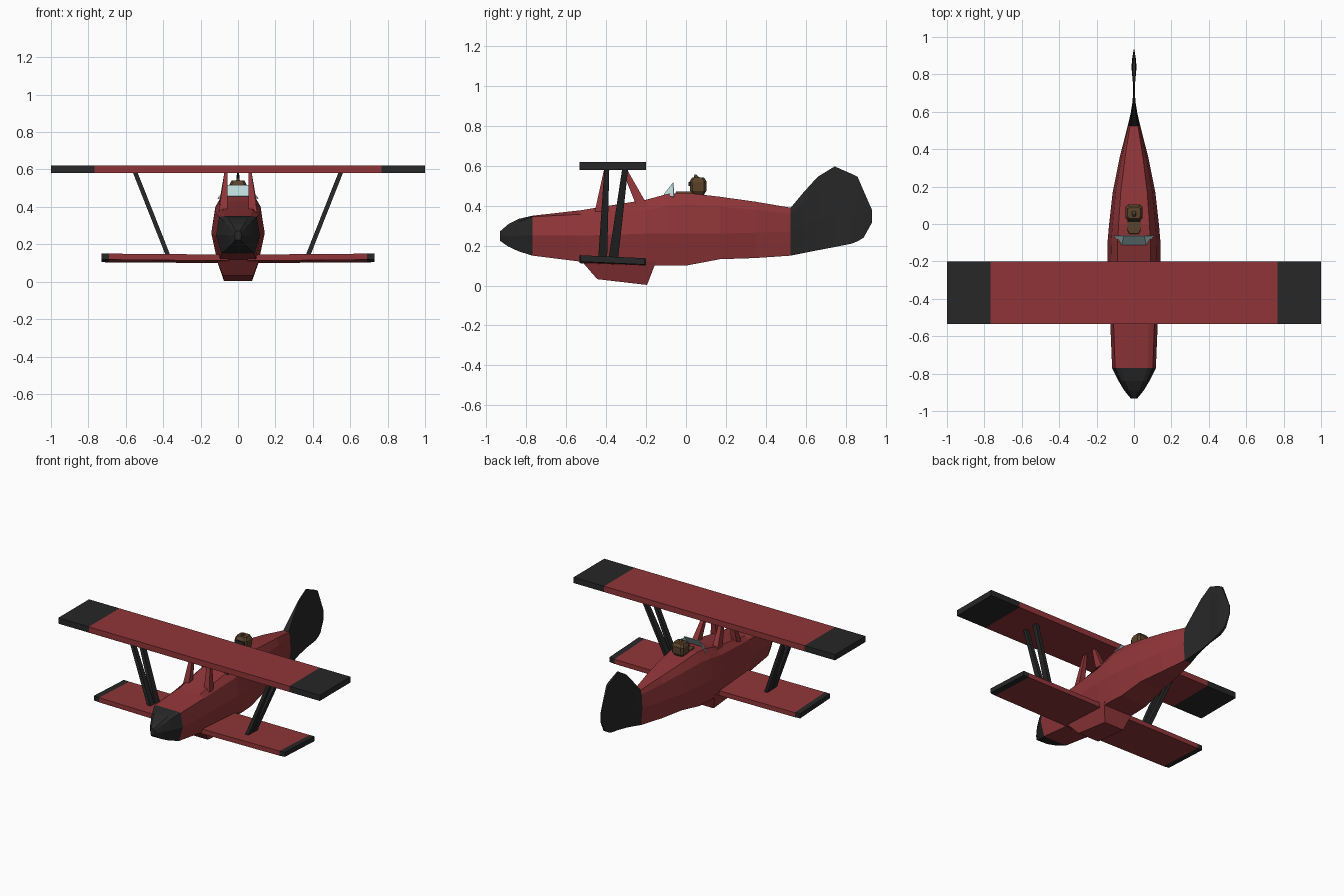
import bpy, bmesh
from mathutils import Vector

if "Cube" in bpy.data.objects:
    bpy.data.objects.remove(bpy.data.objects["Cube"])


def mat(name, r, g, b):
    m = bpy.data.materials.new(name)
    m.diffuse_color = (r, g, b, 1)
    m.use_nodes = True
    m.node_tree.nodes["Principled BSDF"].inputs["Base Color"].default_value = m.diffuse_color
    return m


RED = mat("red", .28, .036, .04)
DARK = mat("dark", .02, .02, .02)
BROWN = mat("brown", .1, .055, .025)
GLASS = mat("glass", .5, .7, .7)


def finish(name, bm, m):
    bmesh.ops.recalc_face_normals(bm, faces=bm.faces)
    me = bpy.data.meshes.new(name)
    bm.to_mesh(me)
    bm.free()
    me.materials.append(m)
    ob = bpy.data.objects.new(name, me)
    bpy.context.collection.objects.link(ob)
    return ob


def loft(name, rings, m):
    """Skin a list of equal-length point rings and cap both ends."""
    bm = bmesh.new()
    vs = [[bm.verts.new(p) for p in r] for r in rings]
    n = len(vs[0])
    for a, b in zip(vs, vs[1:]):
        for i in range(n):
            bm.faces.new((a[i], a[(i + 1) % n], b[(i + 1) % n], b[i]))
    bm.faces.new(vs[0])
    bm.faces.new(vs[-1])
    return finish(name, bm, m)


def section(y, zb, zt, zm, w, drop):
    """Eight-sided body section: flat top, shoulders, wide middle, flat belly."""
    half = [(.62 * w, zt), (.86 * w, zt - drop), (w, zm), (.76 * w, zb)]
    return [(x, y, z) for x, z in half] + [(-x, y, z) for x, z in reversed(half)]


def mirror(ob):
    ob.modifiers.new("mirror", 'MIRROR')
    return ob


def rect(x, y0, y1, zf0, zf1, zb0, zb1):
    """Wing rib at x: front edge heights then back edge heights."""
    return [(x, y0, zf0), (x, y0, zf1), (x, y1, zb1), (x, y1, zb0)]


def strut(name, p, q, wp, wq, m):
    """Mirrored tapered bar from p to q; wp and wq are (x, y) widths."""
    ring = lambda c, w: [(c[0] + sx * w[0] / 2, c[1] + sy * w[1] / 2, c[2])
                         for sx, sy in ((-1, -1), (1, -1), (1, 1), (-1, 1))]
    return mirror(loft(name, [ring(p, wp), ring(q, wq)], m))


# Fuselage
front = (-.77, .15, .35, .25, .117, .005)
back = (.525, .15, .39, .27, .034, .03)
loft("fuselage", [section(*s) for s in (
    front,
    (-.53, .12, .377, .25, .127, .02),
    (-.2, .1, .43, .26, .143, .05),
    (-.09, .1, .46, .26, .141, .06),
    (0, .1, .465, .26, .133, .06),
    (.17, .132, .445, .26, .114, .05),
    (.35, .138, .42, .265, .078, .04),
    back)], RED)

# Nose cone
loft("nose_cone", [section(*s) for s in (
    front,
    (-.84, .172, .334, .25, .082, .015),
    (-.89, .195, .308, .248, .052, .015),
    (-.932, .224, .272, .247, .018, .008))], DARK)

# Tail fin
loft("tail_fin", [section(*s) for s in (
    back,
    (.59, .163, .468, .3, .018, .05),
    (.66, .177, .545, .33, .007, .06),
    (.745, .193, .597, .35, .005, .06),
    (.83, .21, .56, .36, .013, .06),
    (.86, .222, .545, .36, .012, .06),
    (.89, .24, .475, .36, .009, .05),
    (.932, .315, .38, .35, .002, .01))], DARK)

# Belly fairing
top = [(-.12, -.53, .13), (.12, -.53, .13), (.115, -.15, .12), (-.115, -.15, .12)]
low = [(-.08, -.445, .032), (.08, -.445, .032), (.075, -.195, .003), (-.075, -.195, .003)]
loft("belly_fairing", [top, low], RED)

# Upper wing and tips
up = (-.535, -.2, .58, .62, .58, .62)
loft("upper_wing", [rect(-.767, *up), rect(.767, *up)], RED)
mirror(loft("upper_wing_tip", [rect(.767, *up), rect(1, *up)], DARK))

# Lower wing and tips
mid_rib = rect(.69, -.533, -.203, .118, .15, .103, .135)
mirror(loft("lower_wing", [rect(.05, -.535, -.2, .112, .145, .1, .133), mid_rib], RED))
mirror(loft("lower_wing_tip", [mid_rib, rect(.73, -.53, -.205, .12, .152, .105, .137)], DARK))

# Struts between the wings
strut("front_wing_strut", (.37, -.418, .13), (.55, -.397, .585), (.025, .045), (.025, .025), DARK)
strut("rear_wing_strut", (.37, -.365, .13), (.55, -.305, .585), (.025, .048), (.025, .03), DARK)

# Struts from the body to the upper wing
strut("front_body_strut", (.08, -.435, .37), (.064, -.4, .585), (.045, .045), (.018, .02), RED)
strut("rear_body_strut", (.08, -.225, .41), (.064, -.31, .585), (.045, .055), (.018, .025), RED)

# Windscreen: front pane and two side panes
bm = bmesh.new()
pts = [(-.065, -.112, .457), (.065, -.112, .457), (.055, -.065, .517),
       (-.055, -.065, .517), (-.11, -.062, .445), (.11, -.062, .445)]
v = [bm.verts.new(p) for p in pts]
for f in ((0, 1, 2, 3), (0, 3, 4), (1, 5, 2)):
    bm.faces.new([v[i] for i in f])
finish("windscreen", bm, GLASS).modifiers.new("thickness", 'SOLIDIFY').thickness = .004


def ring(y0, y1, w, z):
    c = .3
    out = []
    for sx, sy in ((-1, -1), (1, -1), (1, 1), (-1, 1)):
        ym, h = (y0 + y1) / 2, (y1 - y0) / 2
        a = (sx * w, ym + sy * h * (1 - c), z)
        b = (sx * w * (1 - c), ym + sy * h, z)
        out += [a, b] if sx == sy else [b, a]
    return out


# Pilot head, hat tuft, goggles and torso
loft("pilot_head", [ring(.032, .09, .032, .455), ring(.02, .102, .045, .475),
                    ring(.018, .104, .046, .52), ring(.03, .09, .034, .542)], BROWN)
loft("head_tuft", [ring(.04, .07, .012, .54), ring(.042, .05, .003, .557)], BROWN)
loft("goggles", [rect(-.036, .012, .03, .498, .518, .498, .518),
                 rect(.036, .012, .03, .498, .518, .498, .518)], DARK)
loft("pilot_torso", [ring(-.06, .08, .04, .44), ring(-.05, .07, .034, .472)], BROWN)
